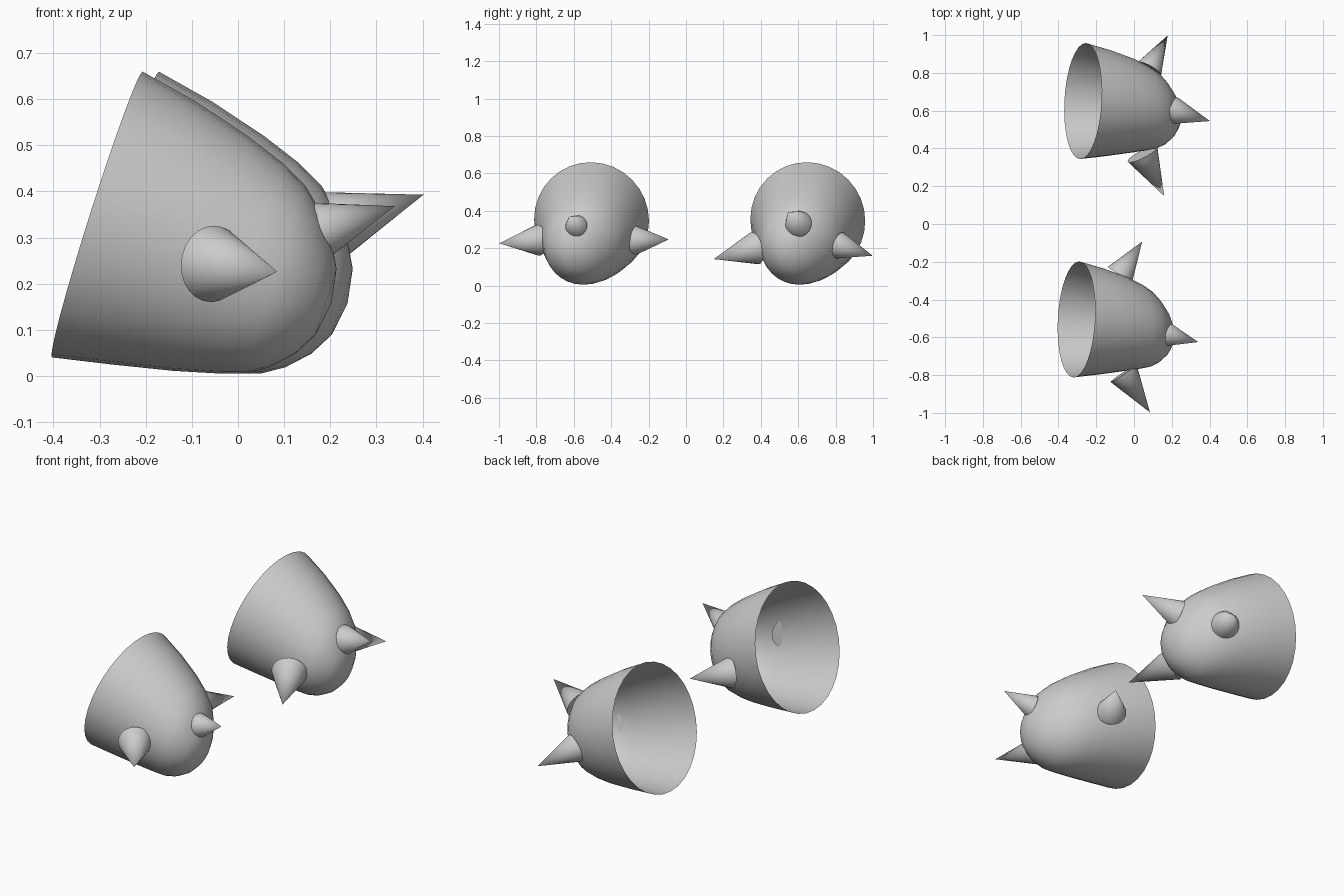
import bpy, bmesh
from math import sin, cos, tau, radians
from mathutils import Vector

if "Cube" in bpy.data.objects:
    bpy.data.objects.remove(bpy.data.objects["Cube"])

AXIS = Vector((0.953, 0, -0.303))   # dome points outward and down
UP = Vector((0.303, 0, 0.953))
SEG = 32
# distance along axis, radius, upward shift, sideways shift
RINGS = [(0, 0.325, 0, 0), (0.13, 0.299, -0.001, -0.010), (0.26, 0.267, -0.006, -0.023),
         (0.35, 0.239, -0.011, -0.037), (0.41, 0.214, -0.017, -0.050),
         (0.455, 0.180, -0.023, -0.062), (0.50, 0.130, -0.028, -0.073),
         (0.53, 0.075, -0.030, -0.081)]
TIP = (0.542, 0, -0.030, -0.085)


def finish(name, bm):
    bmesh.ops.recalc_face_normals(bm, faces=bm.faces)
    me = bpy.data.meshes.new(name)
    bm.to_mesh(me)
    bm.free()
    for p in me.polygons:
        p.use_smooth = True
    me.set_sharp_from_angle(angle=radians(50))
    ob = bpy.data.objects.new(name, me)
    bpy.context.collection.objects.link(ob)
    return ob


def dome(name, centre):
    """Open cup lofted from rings along a slightly drooping axis."""
    bm = bmesh.new()
    c = Vector(centre)
    loops = []
    for s, r, lift, side in RINGS:
        loop = []
        for i in range(SEG):
            a = tau * i / SEG
            y = 0.945 * r * sin(a)
            skew = 0.05 * y * (1 - s / 0.542)
            p = c + AXIS * (s + skew) + UP * (lift + r * cos(a)) + Vector((0, side + y, 0))
            loop.append(bm.verts.new(p))
        loops.append(loop)
    for a, b in zip(loops, loops[1:]):
        for i in range(SEG):
            j = (i + 1) % SEG
            bm.faces.new((a[i], a[j], b[j], b[i]))
    tip = bm.verts.new(c + AXIS * TIP[0] + UP * TIP[2] + Vector((0, TIP[3], 0)))
    for i in range(SEG):
        bm.faces.new((loops[-1][i], loops[-1][(i + 1) % SEG], tip))
    return finish(name, bm)


def spike(name, base, tip, radius):
    """Cone from a base centre to a tip."""
    base, tip = Vector(base), Vector(tip)
    d = tip - base
    bm = bmesh.new()
    bmesh.ops.create_cone(bm, cap_ends=True, segments=24, radius1=radius,
                          radius2=0, depth=d.length)
    bmesh.ops.remove_doubles(bm, verts=bm.verts, dist=1e-5)
    ob = finish(name, bm)
    ob.rotation_mode = 'QUATERNION'
    ob.rotation_quaternion = d.to_track_quat('Z', 'Y')
    ob.location = (base + tip) / 2
    return ob


# Two cups, each with a side, outer and opposite-side spike
PADS = {
    "front_pad": ((-0.305, -0.505, 0.35), [
        ((-0.055, -0.79, 0.243), (0.085, -0.998, 0.226), 0.083),
        ((0.185, -0.587, 0.318), (0.340, -0.625, 0.368), 0.060),
        ((-0.075, -0.27, 0.243), (0.043, -0.093, 0.247), 0.077)]),
    "rear_pad": ((-0.270, 0.651, 0.35), [
        ((0.045, 0.37, 0.200), (0.160, 0.148, 0.142), 0.088),
        ((0.210, 0.60, 0.328), (0.402, 0.545, 0.393), 0.074),
        ((0.080, 0.82, 0.215), (0.178, 0.998, 0.160), 0.072)]),
}
for pad, (centre, spikes) in PADS.items():
    dome(pad + "_cup", centre)
    for label, (b, t, r) in zip(("near_spike", "outer_spike", "far_spike"), spikes):
        spike(pad + "_" + label, b, t, r)
